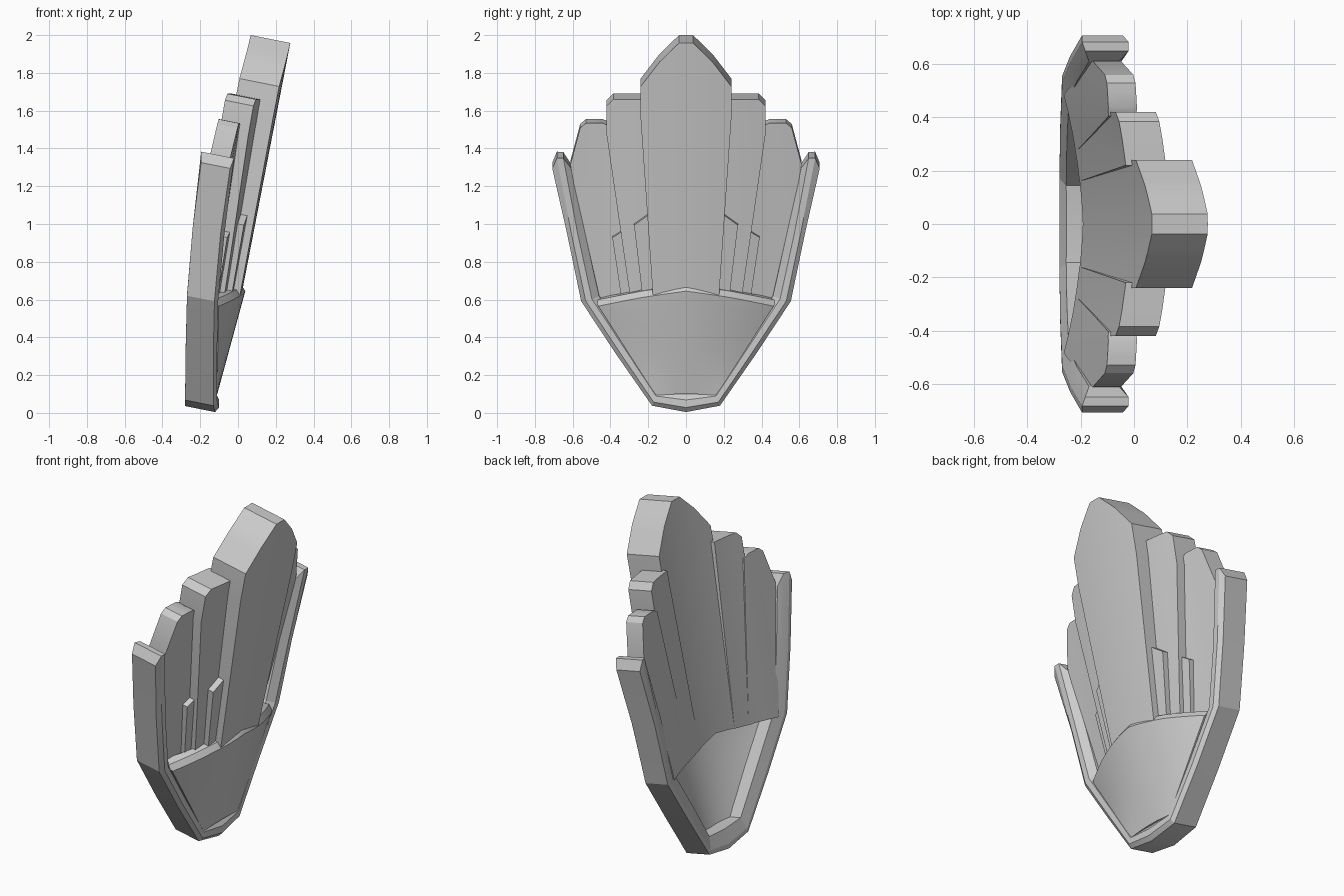
import bpy, bmesh, math
from mathutils import Vector

if "Cube" in bpy.data.objects:
    bpy.data.objects.remove(bpy.data.objects["Cube"])

LEAN = 0.2  # front edges sit lower than back edges by this share of the depth


def back(y, z):
    return -0.2 + 0.19 * (z - 0.65) - 0.25 * y * y


def finish(name, bm, mirror=False, angle=25):
    bmesh.ops.recalc_face_normals(bm, faces=bm.faces[:])
    me = bpy.data.meshes.new(name)
    bm.to_mesh(me)
    bm.free()
    ob = bpy.data.objects.new(name, me)
    bpy.context.collection.objects.link(ob)
    if mirror:
        m = ob.modifiers.new("Mirror", 'MIRROR')
        m.use_axis = (False, True, False)
        m.merge_threshold = 0.001
    bpy.ops.object.select_all(action='DESELECT')
    ob.select_set(True)
    bpy.context.view_layer.objects.active = ob
    bpy.ops.object.shade_smooth_by_angle(angle=math.radians(angle))
    return ob


def plate(name, outline, front_fn, back_fn=back, ycuts=(), zcuts=(), mirror=False, lip=0):
    """Curved slab: a (y, z) outline given depth by a back and a front surface."""
    bm = bmesh.new()
    bm.faces.new([bm.verts.new((0, y, z)) for y, z in outline])
    for axis, cuts in ((1, ycuts), (2, zcuts)):
        for c in cuts:
            co, no = Vector((0, 0, 0)), Vector((0, 0, 0))
            co[axis], no[axis] = c, 1
            bmesh.ops.bisect_plane(bm, geom=bm.verts[:] + bm.edges[:] + bm.faces[:],
                                   plane_co=co, plane_no=no, dist=1e-5)
    faces = [f.verts[:] for f in bm.faces]
    border = [e.verts[:] for e in bm.edges if e.is_boundary]
    twin = {}
    for v in bm.verts[:]:
        _, y, z = v.co
        xb, xf = back_fn(y, z), front_fn(y, z)
        v.co.x = xb
        twin[v] = bm.verts.new((xf, y, z - LEAN * (xf - xb)))
    for f in faces:
        bm.faces.new([twin[v] for v in f])
    for a, b in border:
        bm.faces.new((a, b, twin[b], twin[a]))
    if lip:
        top = [bm.edges.get((twin[a], twin[b])) for a, b in border
               if min(a.co.z, b.co.z) > 0.595]
        bmesh.ops.recalc_face_normals(bm, faces=bm.faces[:])
        bmesh.ops.bevel(bm, geom=top, offset=lip, segments=1, affect='EDGES')
    return finish(name, bm, mirror)


def thick(t, tilt=0.0, flare=0.0):
    return lambda y, z: back(y, z) + t - (z - 0.65) * (tilt - flare * max(0, y - 0.42))


# Tall centre panel
half = [(0.175, 0.66), (0.24, 1.6), (0.24, 1.77), (0.14, 1.9), (0.037, 2.0)]
plate("centre_panel", half + [(-y, z) for y, z in reversed(half)] + [(0, 0.69)],
      thick(0.215, -0.004), thick(0, -0.008),
      ycuts=[-0.16, -0.1, -0.05, 0, 0.05, 0.1, 0.16])

# Stepped side panels and the small ribs on the steps between them
plate("inner_side_panel",
      [(0.16, 0.66), (0.295, 0.64), (0.42, 1.5), (0.42, 1.655), (0.385, 1.69), (0.22, 1.69)],
      thick(0.15, 0.015), thick(0, 0.016), ycuts=[0.24, 0.32], mirror=True)
plate("outer_side_panel",
      [(0.27, 0.645), (0.485, 0.62), (0.612, 1.335), (0.56, 1.53), (0.53, 1.555),
       (0.44, 1.555), (0.405, 1.54)],
      thick(0.1, 0.018, 0.2), thick(0, 0.026, 0.2), ycuts=[0.34, 0.42, 0.5], mirror=True)
plate("inner_rib", [(0.16, 0.65), (0.23, 0.64), (0.275, 1.02), (0.19, 1.08)],
      thick(0.18), thick(0.05), mirror=True)
plate("outer_rib", [(0.28, 0.64), (0.343, 0.63), (0.39, 0.945), (0.325, 0.985)],
      thick(0.125), thick(0.04), mirror=True)


# Lower bowl: a thin hollow shell with a bevelled lip
def across(y, z):
    w = 0.16 + 0.32 * min(1, (z - 0.1) / 0.51)
    return (abs(y) / w) ** 1.9


def bowl_front(y, z):
    return -0.115 + 0.155 * (z - 0.09) / 0.57 * (1 - 0.9 * across(y, z))


def bowl_back(y, z):
    return bowl_front(y, z) - 0.05 - 0.04 * across(y, z)


half = [(0.16, 0.11), (0.48, 0.608), (0.24, 0.65)]
plate("bowl", half + [(0, 0.682)] + [(-y, z) for y, z in reversed(half)],
      bowl_front, bowl_back,
      ycuts=[i * 0.06 for i in range(-7, 8)], zcuts=[0.22, 0.34, 0.46, 0.56], lip=0.028)

# Rim around the sides and bottom: stations are outer y, z, inner y, z, back x, depth
stations = [(0.708, 1.325, 0.61, 1.325, -0.195, 0.174),
            (0.63, 0.98, 0.535, 0.98, -0.24, 0.168),
            (0.555, 0.62, 0.46, 0.645, -0.27, 0.165),
            (0.37, 0.34, 0.295, 0.395, -0.277, 0.166),
            (0.18, 0.068, 0.145, 0.16, -0.28, 0.17),
            (0.0, 0.036, 0.0, 0.15, -0.28, 0.18)]
# section: share of width, share of depth, rise at the tip
section = [(0, 0, 0), (0, 0.88, 0), (0.25, 1, 0.058), (0.6, 1, 0.058),
           (1, 0.8, 0), (1, 0.15, 0), (0.6, 0.07, 0.058), (0.25, 0, 0.058)]
bm = bmesh.new()
rings = []
for k, (oy, oz, iy, iz, xb, d) in enumerate(stations):
    rings.append([bm.verts.new((xb + d * t, oy + (iy - oy) * s,
                                oz + (iz - oz) * s + (r if k == 0 else 0) - LEAN * d * t))
                  for s, t, r in section])
n = len(section)
for a, b in zip(rings, rings[1:]):
    for i in range(n):
        j = (i + 1) % n
        bm.faces.new((a[i], a[j], b[j], b[i]))
r = rings[0]
for q in ((0, 1, 2, 7), (7, 2, 3, 6), (6, 3, 4, 5)):
    bm.faces.new([r[i] for i in q])
finish("rim", bm, mirror=True, angle=12)
